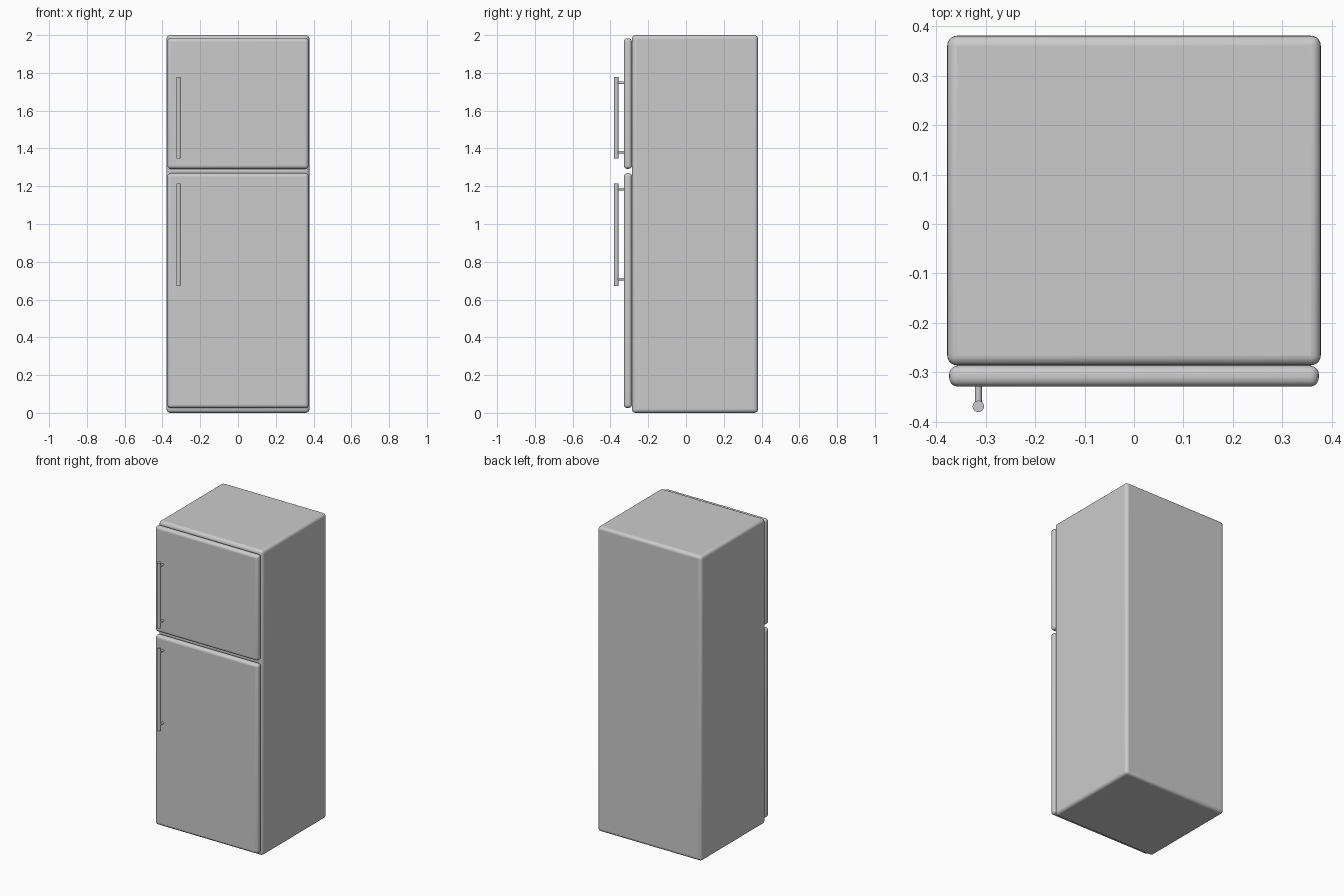
import bpy
from math import radians

if "Cube" in bpy.data.objects:
    bpy.data.objects.remove(bpy.data.objects["Cube"])


def finish(obj, name, width, segments):
    """Name the part, round its edges and shade it smooth."""
    obj.name = name
    if width:
        bev = obj.modifiers.new("Rounded edges", "BEVEL")
        bev.width = width
        bev.segments = segments
        bev.limit_method = 'ANGLE'
        bev.angle_limit = radians(40)
    bpy.ops.object.shade_smooth_by_angle(angle=radians(35))
    return obj


def box(name, lo, hi, width, segments=5):
    bpy.ops.mesh.primitive_cube_add(size=1, location=[(a + b) / 2 for a, b in zip(lo, hi)])
    obj = bpy.context.object
    obj.scale = [b - a for a, b in zip(lo, hi)]
    bpy.ops.object.transform_apply(location=False, rotation=False, scale=True)
    return finish(obj, name, width, segments)


def rod(name, centre, radius, length, rotation=(0, 0, 0)):
    bpy.ops.mesh.primitive_cylinder_add(vertices=32, radius=radius, depth=length,
                                        location=centre, rotation=rotation)
    return finish(bpy.context.object, name, 0, 0)


# Cabinet
box("cabinet", (-0.378, -0.286, 0), (0.378, 0.381, 2), 0.02)

# Doors with bar handles: door bottom/top, handle bottom/top, post heights
HANDLE_X, HANDLE_Y, DOOR_Y = -0.315, -0.369, -0.329
for label, door, bar, posts in (
    ("freezer", (1.292, 1.983), (1.347, 1.777), (1.38, 1.747)),
    ("fridge", (0.026, 1.269), (0.673, 1.215), (0.708, 1.184)),
):
    box(label + "_door", (-0.374, DOOR_Y, door[0]), (0.374, -0.2865, door[1]), 0.018)
    rod(label + "_handle_bar", (HANDLE_X, HANDLE_Y, sum(bar) / 2), 0.0115, bar[1] - bar[0])
    for side, z in zip(("lower", "upper"), posts):
        y0, y1 = HANDLE_Y, DOOR_Y + 0.005
        rod(f"{label}_handle_post_{side}", (HANDLE_X, (y0 + y1) / 2, z),
            0.007, y1 - y0, (radians(90), 0, 0))
